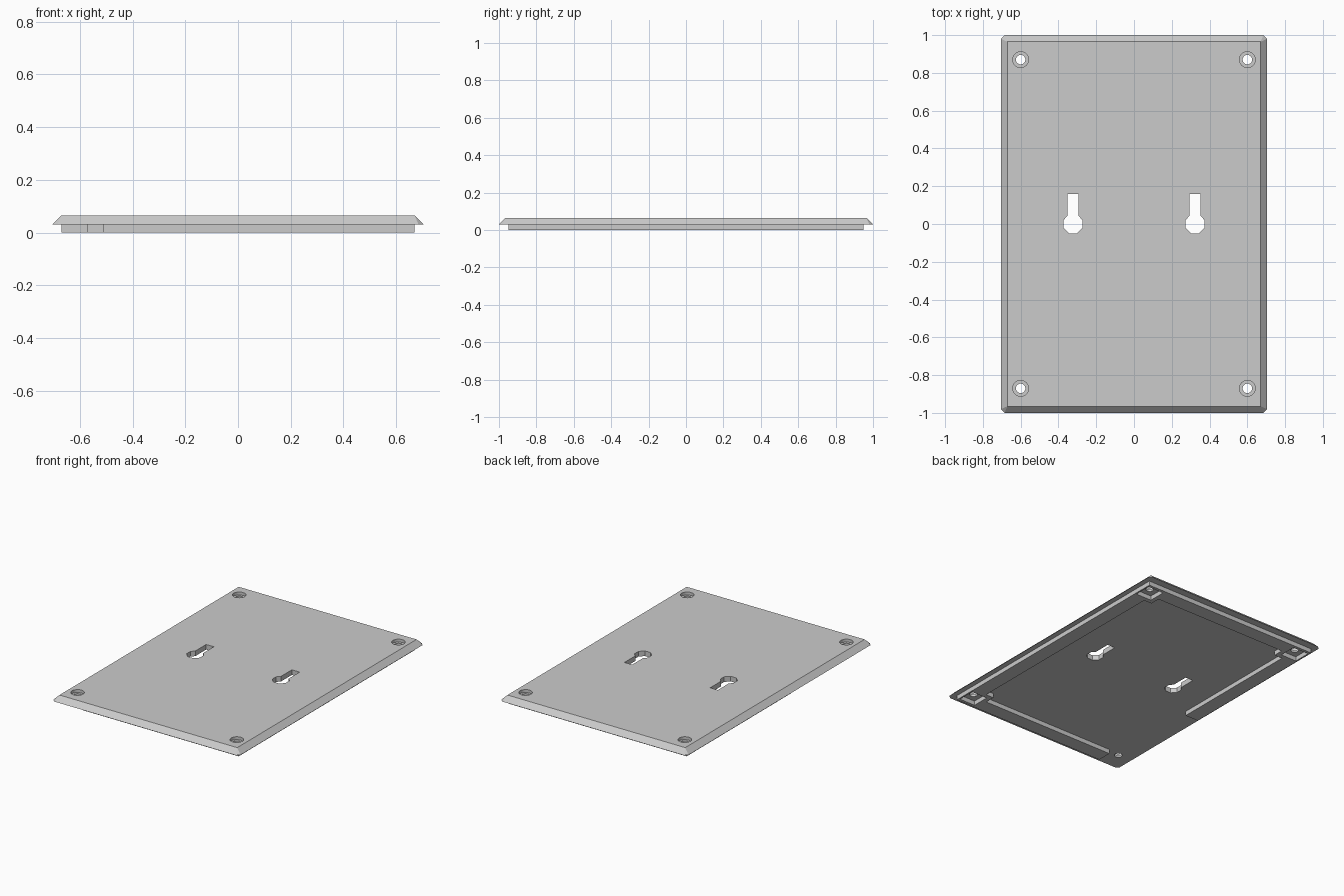
import bpy, bmesh, math
from mathutils import Matrix

if "Cube" in bpy.data.objects:
    bpy.data.objects.remove(bpy.data.objects["Cube"], do_unlink=True)

GREY = bpy.data.materials.new("plain grey")
GREY.use_nodes = True
GREY.diffuse_color = (0.6, 0.6, 0.6, 1)
GREY.node_tree.nodes["Principled BSDF"].inputs["Base Color"].default_value = (0.6, 0.6, 0.6, 1)


def add_object(name, bm):
    bmesh.ops.recalc_face_normals(bm, faces=bm.faces[:])
    mesh = bpy.data.meshes.new(name)
    bm.to_mesh(mesh)
    bm.free()
    mesh.materials.append(GREY)
    obj = bpy.data.objects.new(name, mesh)
    bpy.context.collection.objects.link(obj)
    return obj


def prism(name, outline, z0, z1):
    """Extrude a flat outline between two heights."""
    bm = bmesh.new()
    face = bm.faces.new([bm.verts.new((x, y, z0)) for x, y in outline])
    top = bmesh.ops.extrude_face_region(bm, geom=[face])["geom"]
    verts = [v for v in top if isinstance(v, bmesh.types.BMVert)]
    bmesh.ops.translate(bm, verts=verts, vec=(0, 0, z1 - z0))
    return add_object(name, bm)


def disc(cx, cy, r, n=32):
    return [(cx + r * math.cos(2 * math.pi * i / n), cy + r * math.sin(2 * math.pi * i / n))
            for i in range(n)]


def cut(obj, cutter):
    """Subtract the cutter, bake the result and remove the cutter."""
    cutter.hide_render = True
    mod = obj.modifiers.new("cut", "BOOLEAN")
    mod.operation, mod.solver, mod.object = "DIFFERENCE", "EXACT", cutter
    bpy.context.view_layer.update()
    baked = bpy.data.meshes.new_from_object(obj.evaluated_get(bpy.context.evaluated_depsgraph_get()))
    obj.modifiers.clear()
    obj.data = baked
    bpy.data.objects.remove(cutter, do_unlink=True)


W, L = 0.705, 1.0          # half width and half length
BASE, TOP = 0.03, 0.065    # plate heights
SLOPE, CLIP = 0.035, 0.02  # sloped border and clipped corners
HX, HY = 0.60, 0.87        # screw hole centres
CORNERS = [(sx, sy) for sx in (-1, 1) for sy in (-1, 1)]

# Plate with sloping border and clipped corners
bm = bmesh.new()
for sx, sy in CORNERS:
    bm.verts.new((sx * W, sy * (L - CLIP), BASE))
    bm.verts.new((sx * (W - CLIP), sy * L, BASE))
    bm.verts.new((sx * (W - SLOPE), sy * (L - SLOPE), TOP))
bmesh.ops.convex_hull(bm, input=bm.verts[:])
bmesh.ops.dissolve_limit(bm, angle_limit=0.01, verts=bm.verts[:], edges=bm.edges[:])
plate = add_object("plate", bm)

# Counterbored screw holes
for sx, sy in CORNERS:
    cut(plate, prism("bore", disc(sx * HX, sy * HY, 0.042), 0.045, 0.1))
    cut(plate, prism("hole", disc(sx * HX, sy * HY, 0.025), 0.0, 0.1))

# Keyhole slots
A, B, S, END = 0.05, 0.021, 0.029, 0.16
half = [(B, -A), (A, -B), (A, B), (S, 0.043), (S, END)]
keyhole = half + [(-x, y) for x, y in reversed(half)]
for cx in (-0.323, 0.323):
    cut(plate, prism("keyhole", [(cx + x, y) for x, y in keyhole], 0.0, 0.1))

# Underside rim, open at one corner, with corner blocks stepping inward
OX, OY, IX, IY, BX, BY = 0.67, 0.95, 0.57, 0.85, 0.51, 0.78
rim = prism("underside_rim", [
    (-BX, -OY), (OX, -OY), (OX, OY), (-OX, OY), (-OX, -0.17), (-IX, -0.17),
    (-IX, BY), (-BX, BY), (-BX, IY),
    (BX, IY), (BX, BY), (IX, BY),
    (IX, -BY), (BX, -BY), (BX, -IY), (-BX, -IY)], 0.0, BASE)

# Square pockets around the screw holes
P = 0.06
for sx, sy in CORNERS[1:]:
    cx, cy = sx * HX, sy * HY
    square = [(cx - P, cy - P), (cx + P, cy - P), (cx + P, cy + P), (cx - P, cy + P)]
    cut(rim, prism("pocket", square, -0.02, 0.06))
